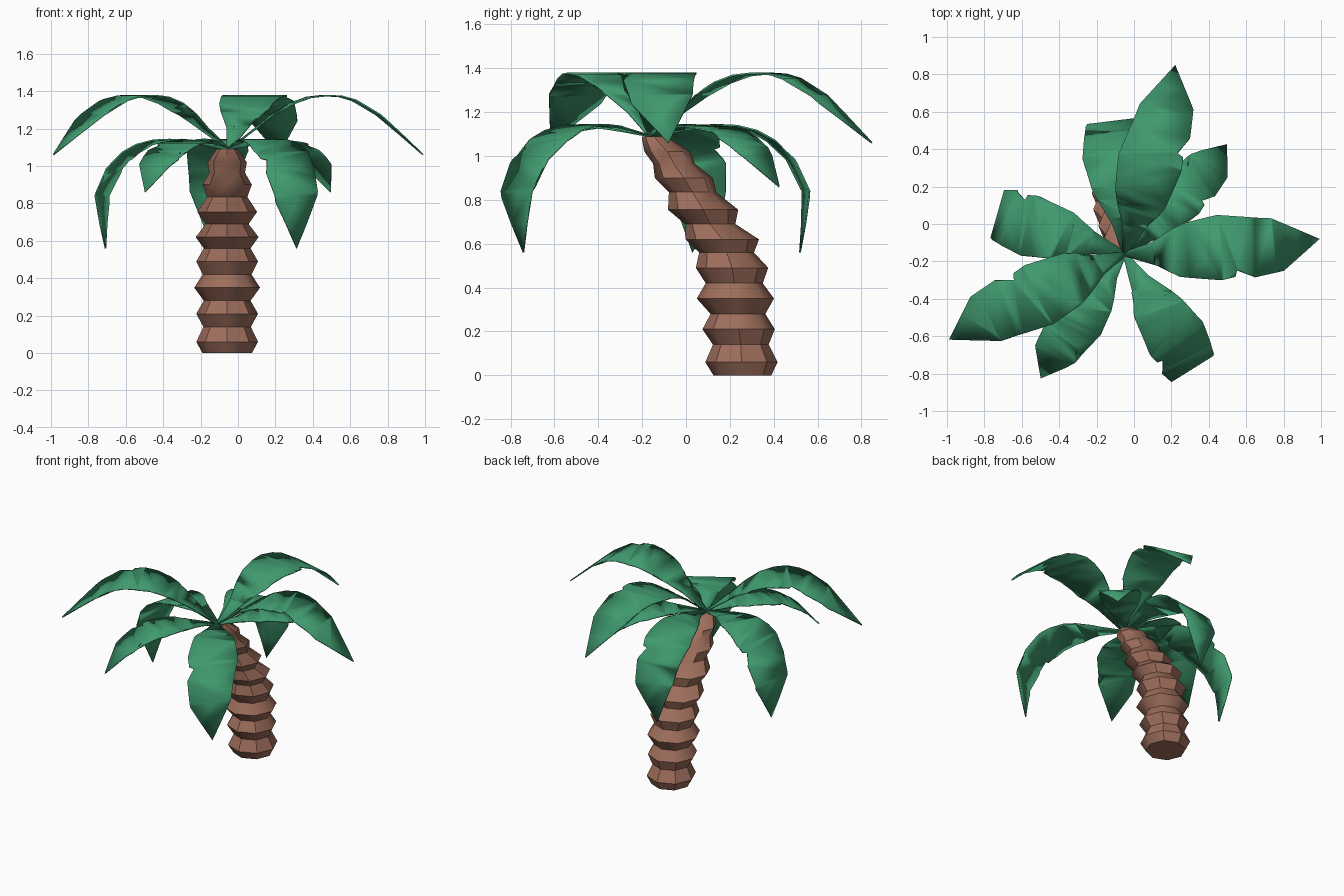
import bpy, bmesh, math
from mathutils import Vector

if "Cube" in bpy.data.objects:
    bpy.data.objects.remove(bpy.data.objects["Cube"])


def material(name, rgb):
    m = bpy.data.materials.new(name)
    m.diffuse_color = (*rgb, 1)
    m.use_nodes = True
    m.node_tree.nodes["Principled BSDF"].inputs["Base Color"].default_value = m.diffuse_color
    return m


GREEN = material("leaf green", (0.05, 0.32, 0.155))
BROWN = material("bark brown", (0.34, 0.155, 0.105))


def finish(bm, name, mat, angle):
    me = bpy.data.meshes.new(name)
    bm.to_mesh(me)
    bm.free()
    ob = bpy.data.objects.new(name, me)
    bpy.context.collection.objects.link(ob)
    me.materials.append(mat)
    bpy.ops.object.select_all(action='DESELECT')
    ob.select_set(True)
    bpy.context.view_layer.objects.active = ob
    bpy.ops.object.shade_smooth_by_angle(angle=math.radians(angle))
    return ob


# Trunk: level eight-sided rings (y, z, radius), leaning forward
RINGS = [(.257, 0, .132), (.253, .06, .165), (.25, .14, .127), (.24, .21, .165),
         (.237, .28, .125), (.225, .35, .176), (.22, .42, .13), (.21, .49, .165),
         (.185, .56, .125), (.165, .62, .168), (.11, .69, .115), (.078, .755, .16),
         (.03, .835, .108), (-.01, .9, .132), (-.055, .965, .095), (-.085, 1.02, .105),
         (-.13, 1.07, .07), (-.145, 1.09, .055)]
bm = bmesh.new()
loops = [[bm.verts.new((-.058 + r * math.cos(k * math.pi / 4),
                        y + r * math.sin(k * math.pi / 4), z)) for k in range(8)]
         for y, z, r in RINGS]
for a, b in zip(loops, loops[1:]):
    for k in range(8):
        n = (k + 1) % 8
        bm.faces.new((a[k], a[n], b[n], b[k]))
bm.faces.new(loops[0][::-1])
bm.faces.new(loops[-1])
finish(bm, "trunk", BROWN, 40)

# Leaf outline with notches: (fraction along the leaf, sideways offset)
OUTLINE = [(0, -.012), (.17, -.075), (.155, -.055), (.29, -.145), (.48, -.18), (.54, -.168),
           (.55, -.135), (.63, -.178), (.78, -.155), (1, 0), (.73, .13), (.635, .085),
           (.65, .14), (.48, .17), (.33, .14), (.27, .08), (.27, .115), (.15, .05), (0, .012)]

# Side profiles of the bent leaves: (distance out, height)
HIGH = [(0, 1.09), (.15, 1.205), (.24, 1.275), (.34, 1.335), (.43, 1.367), (.52, 1.377),
        (.60, 1.372), (.67, 1.352), (.80, 1.275), (.92, 1.17), (1.043, 1.06)]
MID = [(0, 1.09), (.2, 1.125), (.3, 1.135), (.38, 1.13), (.47, 1.118), (.55, 1.085),
       (.62, 1.045), (.68, 1.0), (.8, .86)]
LOW = [(0, 1.09), (.2, 1.135), (.3, 1.142), (.38, 1.138), (.47, 1.115), (.55, 1.07),
       (.64, .985), (.71, .84), (.70, .69), (.685, .56)]
CENTRE = Vector((-.05, -.16, 0))


def leaf(name, profile, degrees, width):
    # arc-length stations of the profile
    pts = [Vector(p) for p in profile]
    cum = [0]
    for p, q in zip(pts, pts[1:]):
        cum.append(cum[-1] + (q - p).length)
    ts = [c / cum[-1] for c in cum]
    # flat outline, cut crosswise at every station
    bm = bmesh.new()
    bm.faces.new([bm.verts.new((t, v * width, 0)) for t, v in OUTLINE])
    bmesh.ops.triangulate(bm, faces=bm.faces[:])
    for t in ts[1:-1]:
        bmesh.ops.bisect_plane(bm, geom=bm.verts[:] + bm.edges[:] + bm.faces[:],
                               plane_co=(t, 0, 0), plane_no=(1, 0, 0), dist=1e-5)
    # bend along the profile and turn to its direction
    a = math.radians(degrees)
    out, side = Vector((math.cos(a), math.sin(a), 0)), Vector((-math.sin(a), math.cos(a), 0))
    for v in bm.verts:
        i = 0
        while i < len(ts) - 2 and v.co.x > ts[i + 1]:
            i += 1
        p = pts[i].lerp(pts[i + 1], (v.co.x - ts[i]) / (ts[i + 1] - ts[i]))
        v.co = CENTRE + out * p.x + side * v.co.y + Vector((0, 0, p.y))
    bm.normal_update()
    ob = finish(bm, name, GREEN, 35)
    mod = ob.modifiers.new("thickness", 'SOLIDIFY')
    mod.thickness = .008
    mod.offset = 0


for profile, tier, width, angles in ((HIGH, "high", 1, (4.4, 75, 206)),
                                     (MID, "middle", .8, (47, 236)),
                                     (LOW, "low", .95, (-58, 97, 164))):
    for n, deg in enumerate(angles, 1):
        leaf(f"{tier}_leaf_{n}", profile, deg, width)
